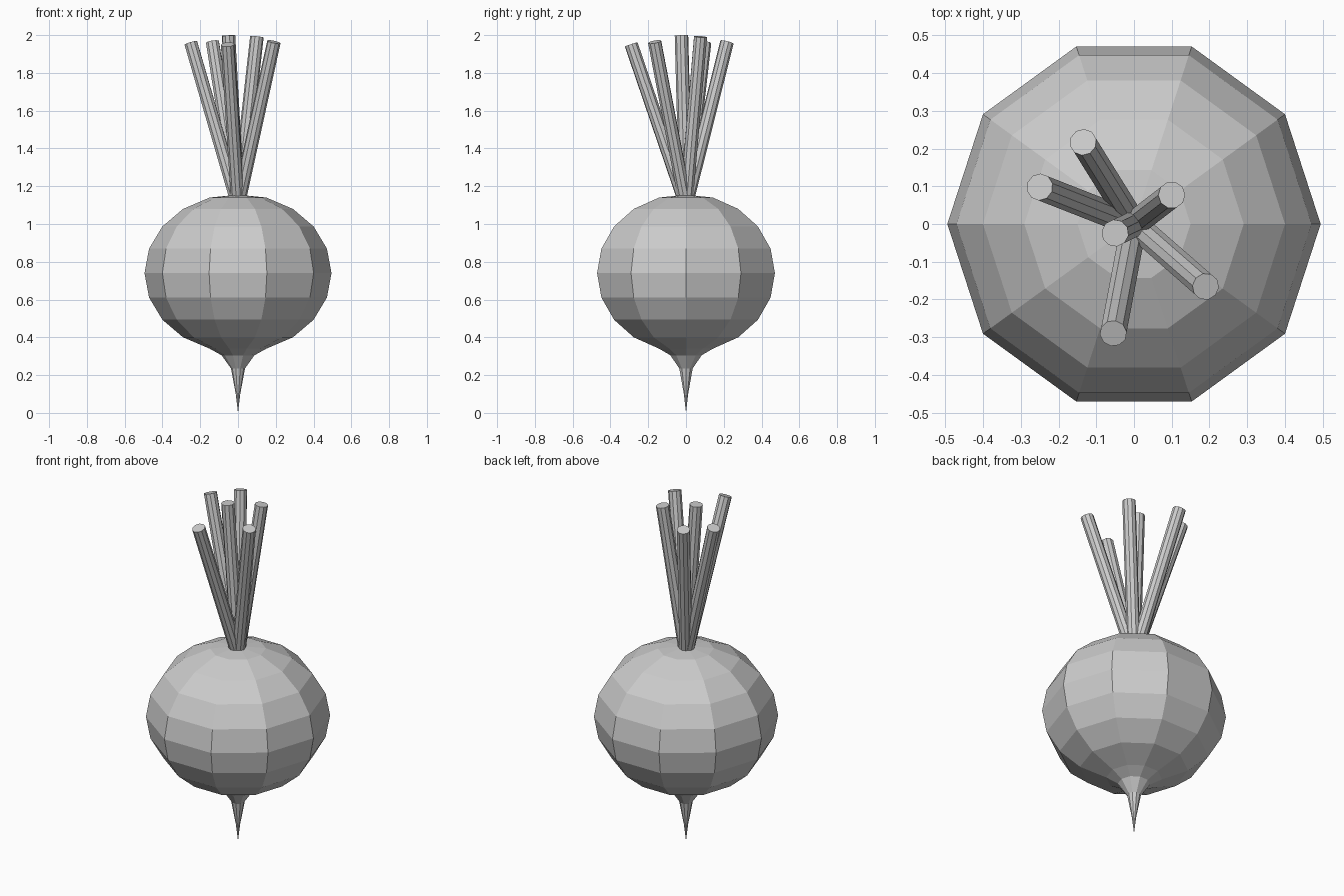
import bpy, bmesh
from math import cos, sin, pi, sqrt
from mathutils import Vector, Matrix

if "Cube" in bpy.data.objects:
    bpy.data.objects.remove(bpy.data.objects["Cube"])


def add_object(name, bm):
    bmesh.ops.recalc_face_normals(bm, faces=bm.faces[:])
    mesh = bpy.data.meshes.new(name)
    bm.to_mesh(mesh)
    bm.free()
    obj = bpy.data.objects.new(name, mesh)
    bpy.context.collection.objects.link(obj)


# Bulb with tapering root: a faceted profile turned around z
SIDES = 10
profile = [(0.012, 0.10), (0.037, 0.235), (0.087, 0.305), (0.15, 0.34)]
profile += [(0.495 * cos(k * pi / 10), 0.74 + 0.42 * sin(k * pi / 10)) for k in range(-3, 4)]
profile += [(0.15, 1.14)]
bm = bmesh.new()
rings = [[bm.verts.new((r * cos(2 * pi * i / SIDES), r * sin(2 * pi * i / SIDES), z))
          for i in range(SIDES)] for r, z in profile]
tip = bm.verts.new((0, 0, 0))
crown = bm.verts.new((0, 0, 1.155))
for i in range(SIDES):
    j = (i + 1) % SIDES
    for a, b in zip(rings, rings[1:]):
        bm.faces.new((a[i], a[j], b[j], b[i]))
    bm.faces.new((tip, rings[0][j], rings[0][i]))
    bm.faces.new((crown, rings[-1][i], rings[-1][j]))
add_object("bulb", bm)

# Cut stalks fanning out from the crown
BASE, LENGTH = Vector((0, 0, 1.10)), 0.90
stalk_tops = [(-0.135, 0.217), (-0.25, 0.098), (0.10, 0.077),
              (-0.05, -0.024), (0.19, -0.166), (-0.055, -0.29)]
for n, (x, y) in enumerate(stalk_tops, 1):
    direction = Vector((x, y, sqrt(LENGTH ** 2 - x * x - y * y)))
    rot = direction.to_track_quat('Z', 'Y').to_matrix().to_4x4()
    bm = bmesh.new()
    bmesh.ops.create_cone(bm, cap_ends=True, segments=10, radius1=0.036, radius2=0.036,
                          depth=LENGTH,
                          matrix=Matrix.Translation(BASE + direction / 2) @ rot)
    add_object(f"stalk_{n}", bm)
